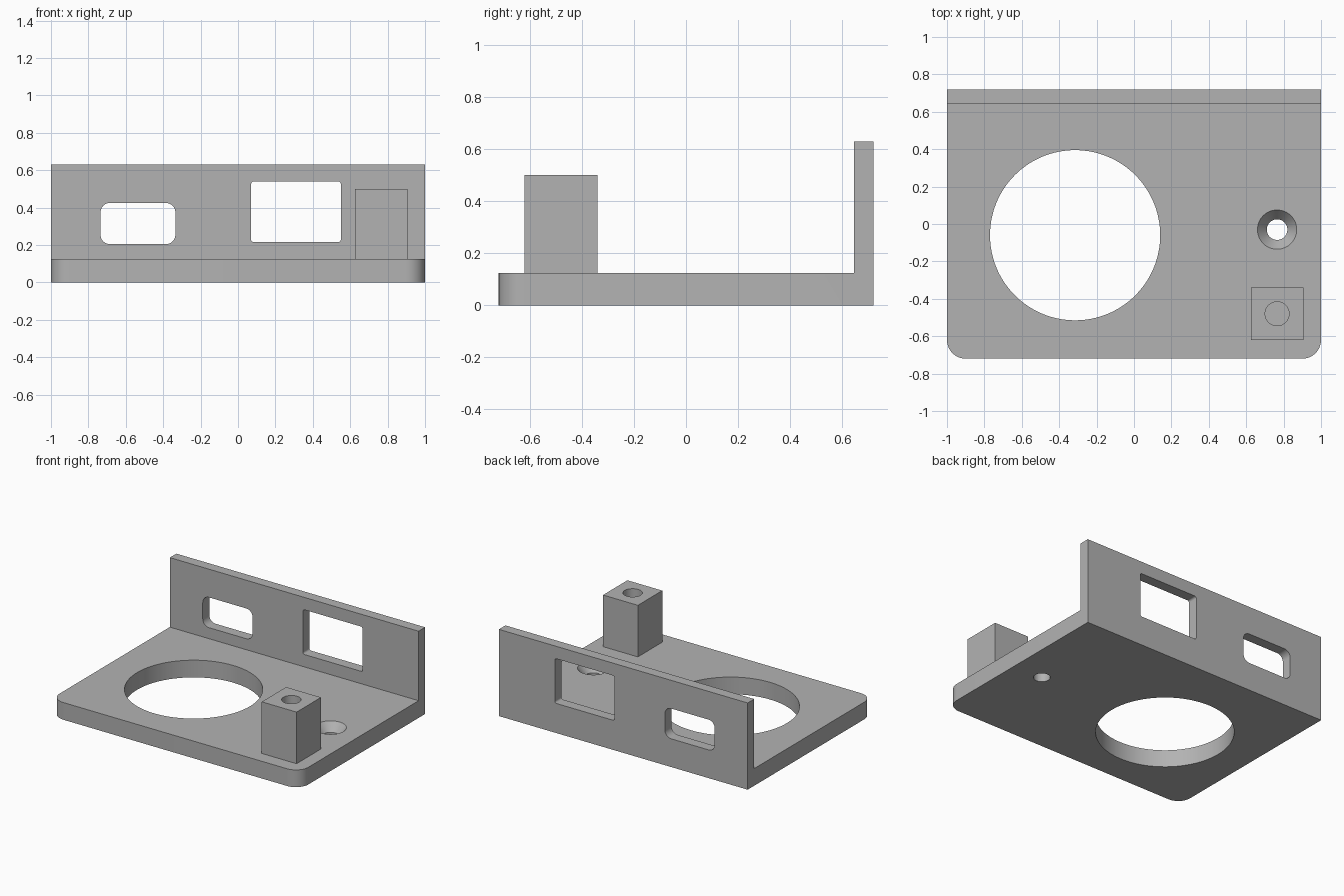
import bpy, bmesh
from mathutils import Vector, Matrix

cube = bpy.data.objects.get("Cube")
if cube:
    bpy.data.objects.remove(cube, do_unlink=True)

PLATE_TOP = 0.125
FRONT, BACK = -0.72, 0.72

grey = bpy.data.materials.new("plain_grey")
grey.use_nodes = True
colour = (0.45, 0.45, 0.45, 1)
grey.diffuse_color = colour
grey.node_tree.nodes["Principled BSDF"].inputs["Base Color"].default_value = colour


def finish(name, bm):
    bmesh.ops.recalc_face_normals(bm, faces=bm.faces)
    mesh = bpy.data.meshes.new(name)
    bm.to_mesh(mesh)
    bm.free()
    mesh.materials.append(grey)
    obj = bpy.data.objects.new(name, mesh)
    bpy.context.collection.objects.link(obj)
    return obj


def round_edges(bm, axis, radius, test=lambda p: True):
    """Round the edges that run along one axis."""
    edges = []
    for e in bm.edges:
        a, b = (v.co for v in e.verts)
        if abs((a - b).normalized()[axis]) > 0.99 and test((a + b) / 2):
            edges.append(e)
    bmesh.ops.bevel(bm, geom=edges, offset=radius, segments=10,
                    profile=0.5, affect='EDGES')


def box(name, low, high, axis=1, radius=0):
    bm = bmesh.new()
    low, high = Vector(low), Vector(high)
    size = Matrix.Diagonal((*(high - low), 1))
    bmesh.ops.create_cube(bm, size=1, matrix=Matrix.Translation((low + high) / 2) @ size)
    if radius:
        round_edges(bm, axis, radius)
    return finish(name, bm)


def cone(name, x, y, z0, z1, r0, r1, sides=64):
    bm = bmesh.new()
    bmesh.ops.create_cone(bm, cap_ends=True, segments=sides, radius1=r0, radius2=r1,
                          depth=z1 - z0, matrix=Matrix.Translation((x, y, (z0 + z1) / 2)))
    return finish(name, bm)


def combine(body, tool, operation):
    tool.hide_render = True
    mod = body.modifiers.new(tool.name, 'BOOLEAN')
    mod.operation, mod.solver, mod.object = operation, 'EXACT', tool
    bpy.context.view_layer.objects.active = body
    bpy.ops.object.modifier_apply(modifier=mod.name)
    bpy.data.objects.remove(tool, do_unlink=True)


# Base plate and back wall: one L profile drawn across the width
profile = [(FRONT, 0), (BACK, 0), (BACK, 0.63), (0.645, 0.63),
           (0.645, PLATE_TOP), (FRONT, PLATE_TOP)]
bm = bmesh.new()
face = bm.faces.new([bm.verts.new((-1, y, z)) for y, z in profile])
side = bmesh.ops.extrude_face_region(bm, geom=[face])["geom"]
bmesh.ops.translate(bm, vec=(2, 0, 0),
                    verts=[g for g in side if isinstance(g, bmesh.types.BMVert)])
round_edges(bm, 2, 0.1, lambda p: p.y < FRONT + 0.01)
bracket = finish("mounting_bracket", bm)

# Square post, sunk into the plate
combine(bracket, box("post", (0.625, -0.62, 0.06), (0.905, -0.34, 0.5)), 'UNION')

# Openings
cutters = [
    cone("round_opening", -0.315, -0.06, -0.1, 0.3, 0.455, 0.455, 128),
    cone("screw_hole", 0.765, -0.03, -0.1, 0.3, 0.055, 0.055),
    cone("countersink", 0.765, -0.03, 0.059, 0.131, 0.05, 0.11),
    cone("post_hole", 0.765, -0.48, 0.25, 0.6, 0.064, 0.064),
    box("wide_window", (0.07, 0.5, 0.215), (0.55, 0.9, 0.54), radius=0.015),
    box("rounded_window", (-0.735, 0.5, 0.205), (-0.335, 0.9, 0.425), radius=0.05),
]
for cutter in cutters:
    combine(bracket, cutter, 'DIFFERENCE')

# Smooth curved walls, crisp edges
bpy.ops.object.select_all(action='DESELECT')
bracket.select_set(True)
bpy.context.view_layer.objects.active = bracket
bpy.ops.object.shade_smooth_by_angle(angle=0.5)
